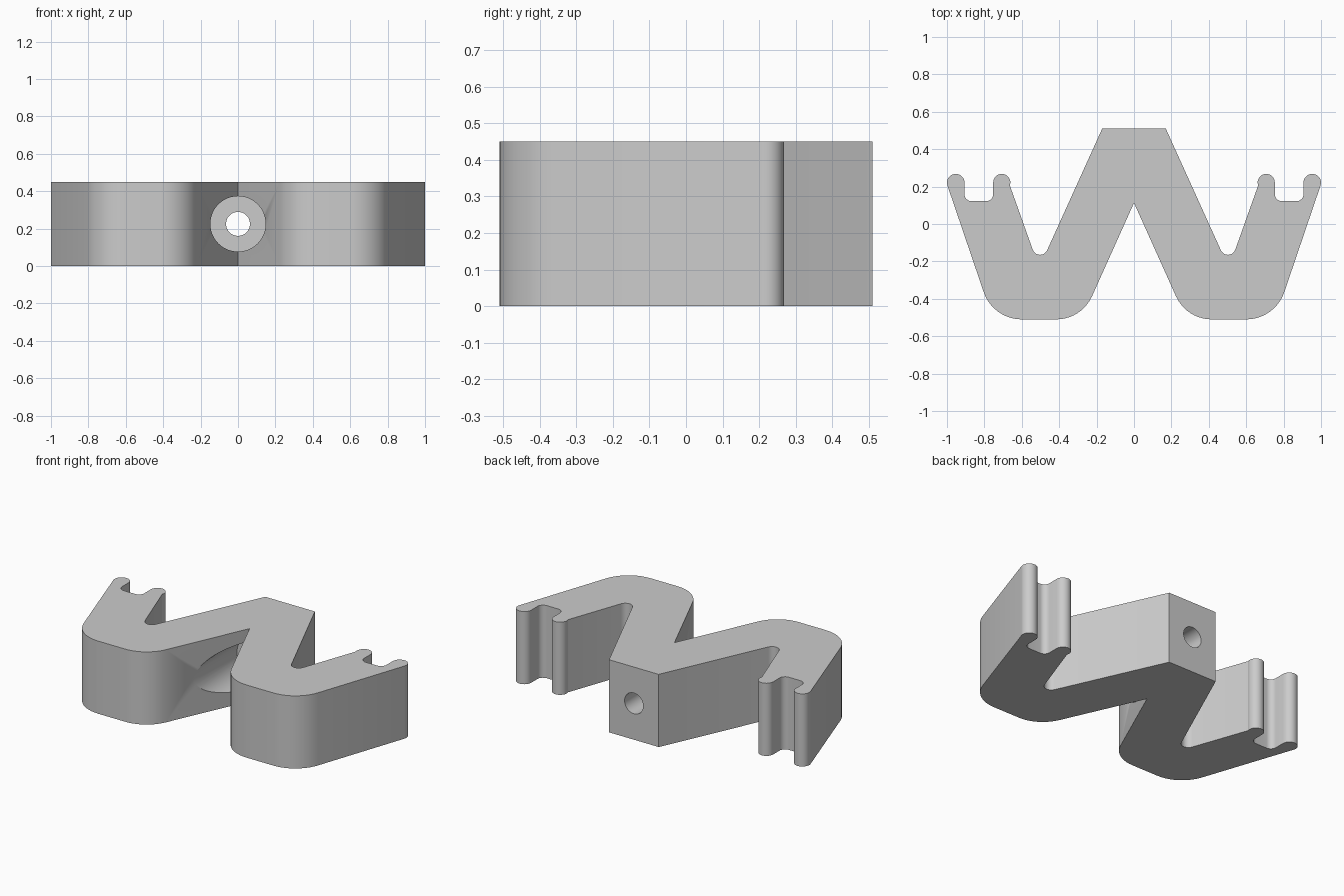
import bpy
import bmesh
from math import radians, cos, sin, tan, pi
from mathutils import Vector, Matrix

cube = bpy.data.objects.get("Cube")
if cube:
    bpy.data.objects.remove(cube, do_unlink=True)

HEIGHT = 0.45

grey = bpy.data.materials.new("light_grey")
grey.use_nodes = True
grey.diffuse_color = (0.6, 0.6, 0.6, 1)
grey.node_tree.nodes["Principled BSDF"].inputs["Base Color"].default_value = (0.6, 0.6, 0.6, 1)


def arc(cx, cy, r, start, end, steps=14):
    angles = [radians(start + (end - start) * i / steps) for i in range(steps + 1)]
    return [(cx + r * cos(a), cy + r * sin(a), 0) for a in angles]


def rounded(corners, steps=10):
    """Replace each corner that has a radius with a tangent arc."""
    out = []
    for i, (x, y, r) in enumerate(corners):
        p = Vector((x, y))
        if r == 0:
            out.append(p)
            continue
        a = (Vector(corners[i - 1][:2]) - p).normalized()
        b = (Vector(corners[i + 1][:2]) - p).normalized()
        half = a.angle(b) / 2
        centre = p + (a + b).normalized() * (r / sin(half))
        u = p + a * (r / tan(half)) - centre
        sweep = u.angle_signed(p + b * (r / tan(half)) - centre)
        for k in range(steps + 1):
            # angle_signed is clockwise positive
            out.append(centre + Matrix.Rotation(-sweep * k / steps, 2) @ u)
    return out


def new_object(name, bm):
    bmesh.ops.recalc_face_normals(bm, faces=bm.faces)
    mesh = bpy.data.meshes.new(name)
    bm.to_mesh(mesh)
    bm.free()
    mesh.materials.append(grey)
    obj = bpy.data.objects.new(name, mesh)
    bpy.context.collection.objects.link(obj)
    return obj


# Half outline: back edge, inner slot, two-pronged clip, outer arm, foot, centre notch
half = rounded(
    [(0.17, 0.51, 0), (0.507, -0.234, 0.0415)]
    + arc(0.707, 0.222, 0.046, 200, 0)
    + [(0.753, 0.122, 0.037), (0.906, 0.122, 0.037)]
    + arc(0.953, 0.221, 0.047, 180, -19)
    + [(0.754, -0.51, 0.215), (0.28, -0.51, 0.21), (0, 0.113, 0)]
)
outline = half + [Vector((-p.x, p.y)) for p in reversed(half[:-1])]

# Bracket body
bm = bmesh.new()
base = bm.faces.new([bm.verts.new((p.x, p.y, 0)) for p in outline])
top = bmesh.ops.extrude_face_region(bm, geom=[base])["geom"]
bmesh.ops.translate(bm, vec=(0, 0, HEIGHT),
                    verts=[v for v in top if isinstance(v, bmesh.types.BMVert)])
body = new_object("bracket_body", bm)


# Screw hole and its wide recess, bored from front to back
def bore(name, radius, y0, y1):
    bm = bmesh.new()
    place = Matrix.Translation((0, (y0 + y1) / 2, HEIGHT / 2)) @ Matrix.Rotation(pi / 2, 4, "X")
    bmesh.ops.create_cone(bm, cap_ends=True, segments=48, radius1=radius,
                          radius2=radius, depth=y1 - y0, matrix=place)
    cutter = new_object(name, bm)
    cutter.hide_render = True
    mod = body.modifiers.new(name, "BOOLEAN")
    mod.operation = "DIFFERENCE"
    mod.solver = "EXACT"
    mod.object = cutter
    return cutter


cutters = [bore("head_recess", 0.148, -0.7, 0.2), bore("screw_hole", 0.064, -0.7, 0.7)]

bpy.ops.object.select_all(action="DESELECT")
body.select_set(True)
bpy.context.view_layer.objects.active = body
for mod in list(body.modifiers):
    bpy.ops.object.modifier_apply(modifier=mod.name)
for cutter in cutters:
    bpy.data.objects.remove(cutter, do_unlink=True)
bpy.ops.object.shade_smooth_by_angle(angle=radians(30))
